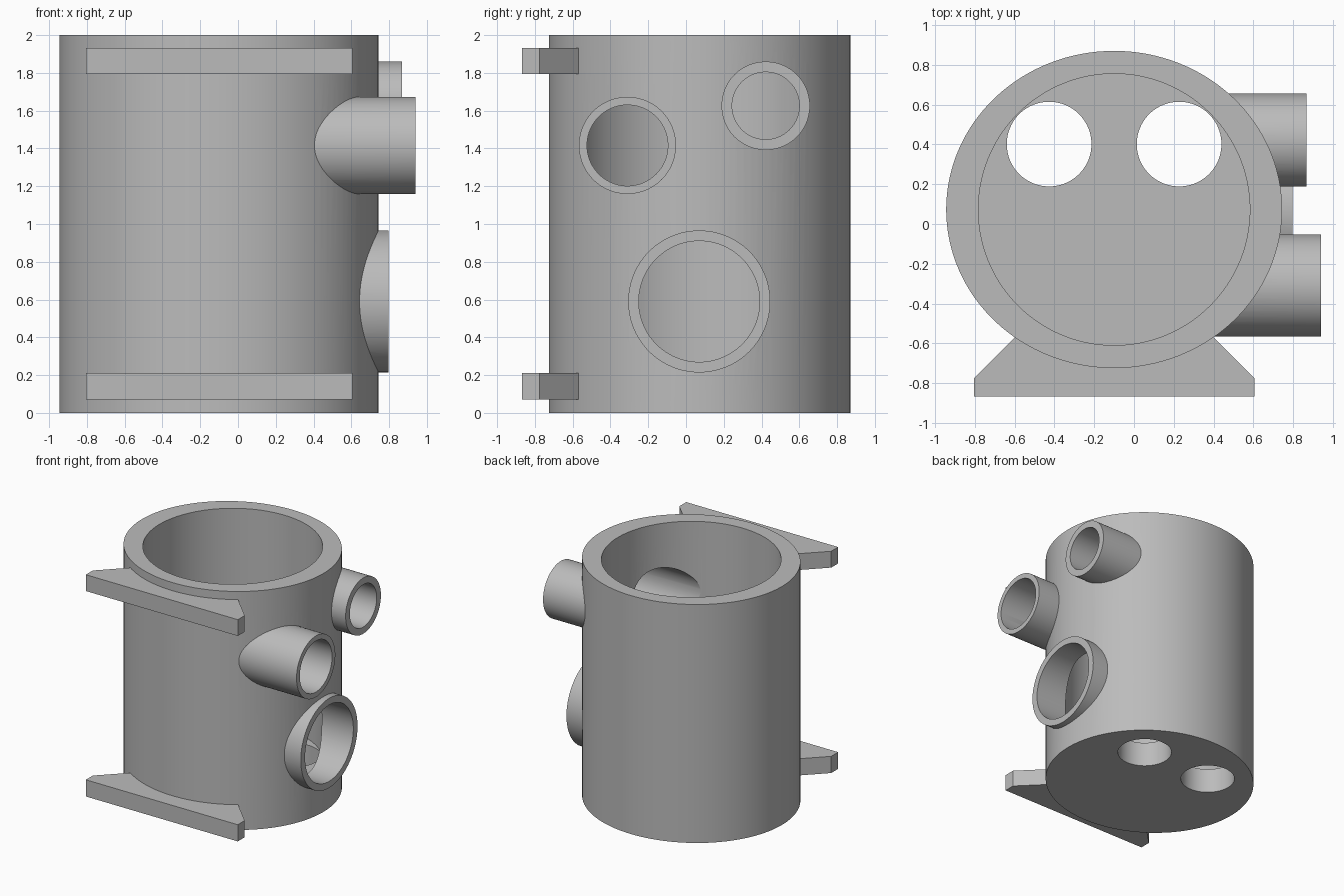
import bpy
import bmesh
from math import pi
from mathutils import Matrix, Vector

cube = bpy.data.objects.get("Cube")
if cube:
    bpy.data.objects.remove(cube)

grey = bpy.data.materials.new("plain_grey")
grey.use_nodes = True
colour = (0.5, 0.5, 0.5, 1)
grey.diffuse_color = colour
grey.node_tree.nodes["Principled BSDF"].inputs["Base Color"].default_value = colour

CX, CY = -0.1, 0.073   # axis of the housing
FLOOR = 0.21           # thickness of the bottom


def finish(name, bm):
    bmesh.ops.recalc_face_normals(bm, faces=bm.faces)
    mesh = bpy.data.meshes.new(name)
    bm.to_mesh(mesh)
    bm.free()
    mesh.materials.append(grey)
    obj = bpy.data.objects.new(name, mesh)
    bpy.context.collection.objects.link(obj)
    return obj


def cylinder(name, start, end, rx, ry=None, segments=96):
    """Capped cylinder between two points."""
    start, end = Vector(start), Vector(end)
    axis = end - start
    turn = Vector((0, 0, 1)).rotation_difference(axis).to_matrix().to_4x4()
    place = Matrix.Translation((start + end) / 2) @ turn @ Matrix.Diagonal((rx, ry or rx, axis.length, 1))
    bm = bmesh.new()
    bmesh.ops.create_cone(bm, cap_ends=True, segments=segments,
                          radius1=1, radius2=1, depth=1, matrix=place)
    return finish(name, bm)


def prism(name, outline, z0, z1):
    bm = bmesh.new()
    face = bm.faces.new([bm.verts.new((x, y, z0)) for x, y in outline])
    top = bmesh.ops.extrude_face_region(bm, geom=[face])["geom"]
    verts = [v for v in top if isinstance(v, bmesh.types.BMVert)]
    bmesh.ops.translate(bm, verts=verts, vec=(0, 0, z1 - z0))
    return finish(name, bm)


def combine(target, other, operation):
    mod = target.modifiers.new(operation.lower(), "BOOLEAN")
    mod.operation = operation
    mod.solver = "EXACT"
    mod.object = other
    bpy.context.view_layer.objects.active = target
    bpy.ops.object.modifier_apply(modifier=mod.name)
    bpy.data.objects.remove(other)


# Slightly oval outer housing
housing = cylinder("housing", (CX, CY, 0), (CX, CY, 2), 0.845, 0.798, 128)

# Side ports: y, z, outer radius, bore radius, end x
ports = [(-0.31, 1.416, 0.257, 0.214, 0.94),
         (0.422, 1.626, 0.234, 0.178, 0.867),
         (0.07, 0.59, 0.376, 0.32, 0.797)]
for y, z, outer, bore, end in ports:
    combine(housing, cylinder("port", (0, y, z), (end, y, z), outer), "UNION")

# Two flared mounting brackets on the front
half = [(0.705, -0.867), (0.705, -0.775), (0.5, -0.57)]
outline = [(CX + x, y) for x, y in half] + [(CX - x, y) for x, y in reversed(half)]
for z0, z1 in ((0.072, 0.212), (1.795, 1.932)):
    combine(housing, prism("bracket", outline, z0, z1), "UNION")

# Round chamber, port bores and two drain holes in the floor
combine(housing, cylinder("chamber", (CX, CY, FLOOR), (CX, CY, 2.2), 0.683, segments=128), "DIFFERENCE")
for y, z, outer, bore, end in ports:
    combine(housing, cylinder("bore", (0, y, z), (end + 0.1, y, z), bore), "DIFFERENCE")
for side in (-1, 1):
    x = CX + side * 0.327
    combine(housing, cylinder("drain", (x, 0.402, -0.1), (x, 0.402, FLOOR + 0.1), 0.213), "DIFFERENCE")

# Smooth walls with crisp edges
bpy.ops.object.select_all(action="DESELECT")
housing.select_set(True)
bpy.context.view_layer.objects.active = housing
bpy.ops.object.shade_smooth_by_angle(angle=pi / 6)
